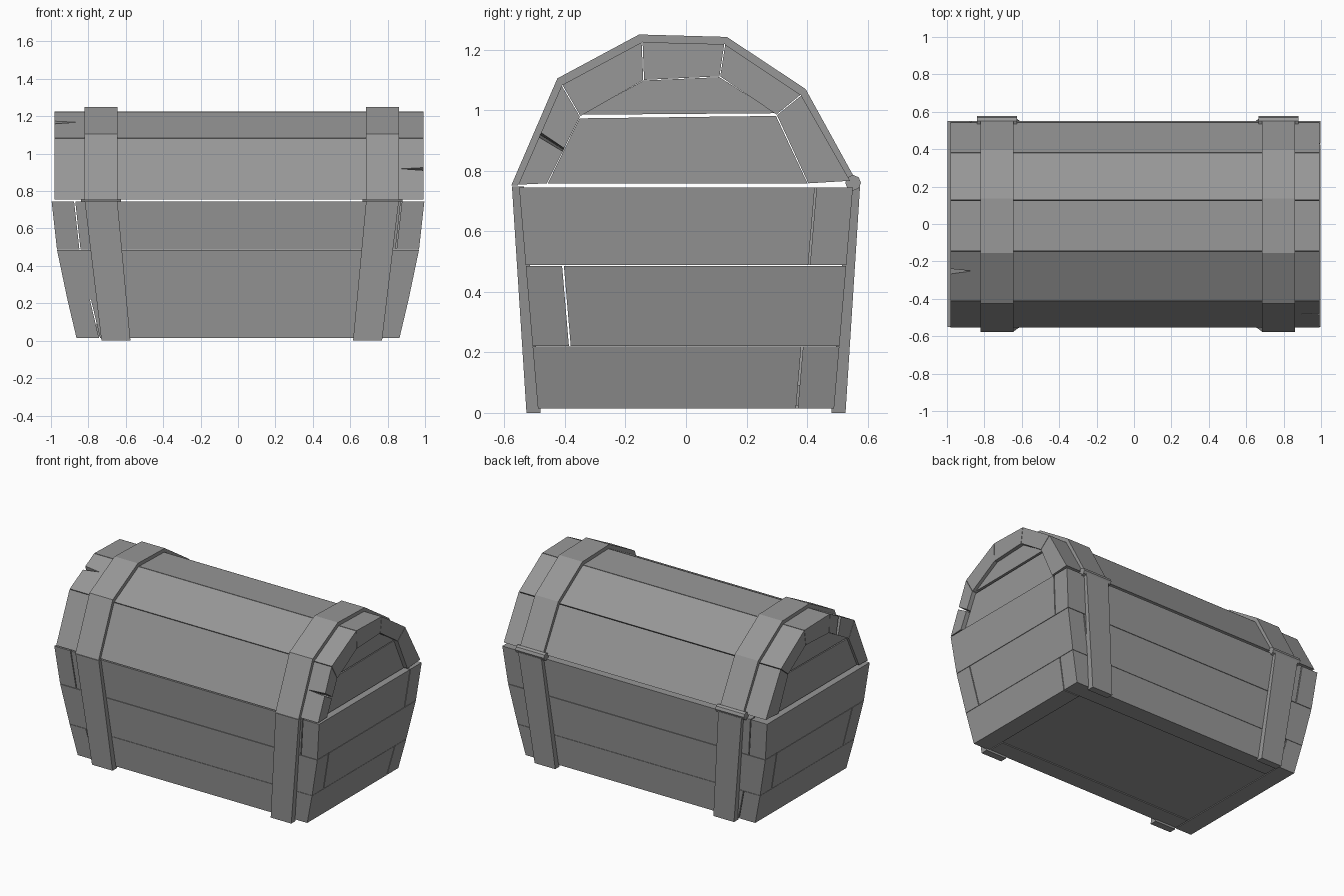
import bpy, bmesh, math
from mathutils import Vector

if "Cube" in bpy.data.objects:
    bpy.data.objects.remove(bpy.data.objects["Cube"])

T = 0.12                                   # body plank thickness
G = 0.006                                  # gap between butted planks
ROWS = [(0.015, 0.219), (0.221, 0.485), (0.488, 0.745)]
WOOD = bpy.data.materials.new("dark_grey")
WOOD.diffuse_color = (0.31, 0.31, 0.31, 1)
WOOD.use_nodes = True
WOOD.node_tree.nodes["Principled BSDF"].inputs["Base Color"].default_value = WOOD.diffuse_color


def prism(name, a, b):
    """Solid between two matching polygons."""
    bm = bmesh.new()
    va = [bm.verts.new(p) for p in a]
    vb = [bm.verts.new(p) for p in b]
    n = len(va)
    bm.faces.new(va)
    bm.faces.new(vb[::-1])
    for i in range(n):
        bm.faces.new((va[i], vb[i], vb[(i + 1) % n], va[(i + 1) % n]))
    bmesh.ops.recalc_face_normals(bm, faces=bm.faces)
    me = bpy.data.meshes.new(name)
    bm.to_mesh(me)
    bm.free()
    me.materials.append(WOOD)
    ob = bpy.data.objects.new(name, me)
    bpy.context.collection.objects.link(ob)
    return ob


def half_x(z):
    """Outer half width of the flared body."""
    pts = [(0, 0.86), (0.22, 0.912), (0.48, 0.967), (0.76, 0.998)]
    for (z0, x0), (z1, x1) in zip(pts, pts[1:]):
        if z <= z1:
            return x0 + (x1 - x0) * (z - z0) / (z1 - z0)
    return pts[-1][1]


def half_y(z):
    """Outer half depth of the flared body."""
    return 0.488 + 0.063 * z / 0.74


def ring(z, ends):
    """Four corners of a plank at height z."""
    return [Vector((x, y, z)) for x, y in ends(z)]


# Interlocked body planks: True where the front/back plank runs past the end plank
PASS = {  # (row, y side): (left, right)
    (0, -1): (False, False), (1, -1): (True, True), (2, -1): (False, False),
    (0, 1): (False, True), (1, 1): (True, False), (2, 1): (False, True)}
for r, (z0, z1) in enumerate(ROWS):
    for sy, side in ((-1, "front"), (1, "back")):
        l, rt = PASS[r, sy]

        def long_plank(z):
            xl = -half_x(z) + (0 if l else T + G)
            xr = half_x(z) - (0 if rt else T + G)
            yo, yi = sy * half_y(z), sy * (half_y(z) - T)
            return [(xl, yo), (xr, yo), (xr, yi), (xl, yi)]
        prism(f"{side}_plank_{r}", ring(z0, long_plank), ring(z1, long_plank))
    for sx, side in ((-1, "left"), (1, "right")):
        k = 0 if sx < 0 else 1

        def end_plank(z):
            yf = -half_y(z) + (T + G if PASS[r, -1][k] else 0)
            yb = half_y(z) - (T + G if PASS[r, 1][k] else 0)
            xo, xi = sx * half_x(z), sx * (half_x(z) - T)
            return [(xo, yf), (xo, yb), (xi, yb), (xi, yf)]
        prism(f"{side}_end_plank_{r}", ring(z0, end_plank), ring(z1, end_plank))

# Floor board
floor = [(-0.76, -0.38), (0.76, -0.38), (0.76, 0.38), (-0.76, 0.38)]
prism("floor_board", [(x, y, 0.022) for x, y in floor], [(x, y, 0.09) for x, y in floor])

# Lid cross-sections (y, z): bands, plank outside, plank inside
BAND = [(-0.577, 0.752), (-0.425, 1.105), (-0.155, 1.25), (0.135, 1.242), (0.395, 1.07), (0.563, 0.765)]
OUT = [(-0.555, 0.752), (-0.41, 1.083), (-0.145, 1.225), (0.128, 1.218), (0.38, 1.05), (0.543, 0.765)]
INN = [(-0.46, 0.757), (-0.35, 0.98), (-0.14, 1.10), (0.112, 1.112), (0.30, 0.985), (0.405, 0.757)]


def lid_plank(name, i, notch):
    x0, x1 = -0.98, 0.992
    uv = [(x0, 0.006), (x1, 0.006), (x1, 0.994), (x0, 0.994)]
    if notch == "right":
        uv[2:2] = [(x1, 0.48), (0.87, 0.505), (x1, 0.525)]
    if notch == "left":
        uv += [(x0, 0.64), (-0.865, 0.6), (x0, 0.54)]

    def skin(p):
        a, b = Vector(p[i]), Vector(p[i + 1])
        return [(x, *a.lerp(b, v)) for x, v in uv]
    prism(name, skin(OUT), skin(INN))


# Lid planks, two of them split at an end
for i in range(5):
    lid_plank(f"lid_plank_{i}", i, {0: "right", 1: "left"}.get(i))

# Lid end boards
LOWER = [(-0.457, 0.757), (-0.352, 0.973), (0.297, 0.981), (0.402, 0.757)]
UPPER = [(-0.345, 0.985), (-0.14, 1.098), (0.11, 1.109), (0.297, 0.99)]
for s, side in ((-1, "left"), (1, "right")):
    for prof, part, xo in ((LOWER, "lower", 0.965), (UPPER, "upper", 0.97)):
        prism(f"lid_{side}_{part}_board", [(s * xo, y, z) for y, z in prof],
              [(s * (xo - 0.1), y, z) for y, z in prof])

# Metal bands and hinges
for side, top, bot in (("left", (-0.82, -0.645), (-0.73, -0.575)),
                       ("right", (0.685, 0.86), (0.615, 0.77))):
    prof = BAND + OUT[::-1]
    prism(f"lid_band_{side}", [(top[0], y, z) for y, z in prof], [(top[1], y, z) for y, z in prof])
    for s, face in ((-1, "front"), (1, "back")):
        def strip(xs, yo, yi, z):
            return [(xs[0], s * yo, z), (xs[1], s * yo, z), (xs[1], s * yi, z), (xs[0], s * yi, z)]
        prism(f"{face}_band_{side}", strip(bot, 0.527, 0.48, 0.0),
              strip(top, 0.575, 0.535, 0.748))
    circ = [(0.552 + 0.026 * math.cos(a * math.pi / 4), 0.76 + 0.026 * math.sin(a * math.pi / 4))
            for a in range(8)]
    prism(f"hinge_{side}", [(top[0] - 0.02, y, z) for y, z in circ],
          [(top[1] + 0.02, y, z) for y, z in circ])
